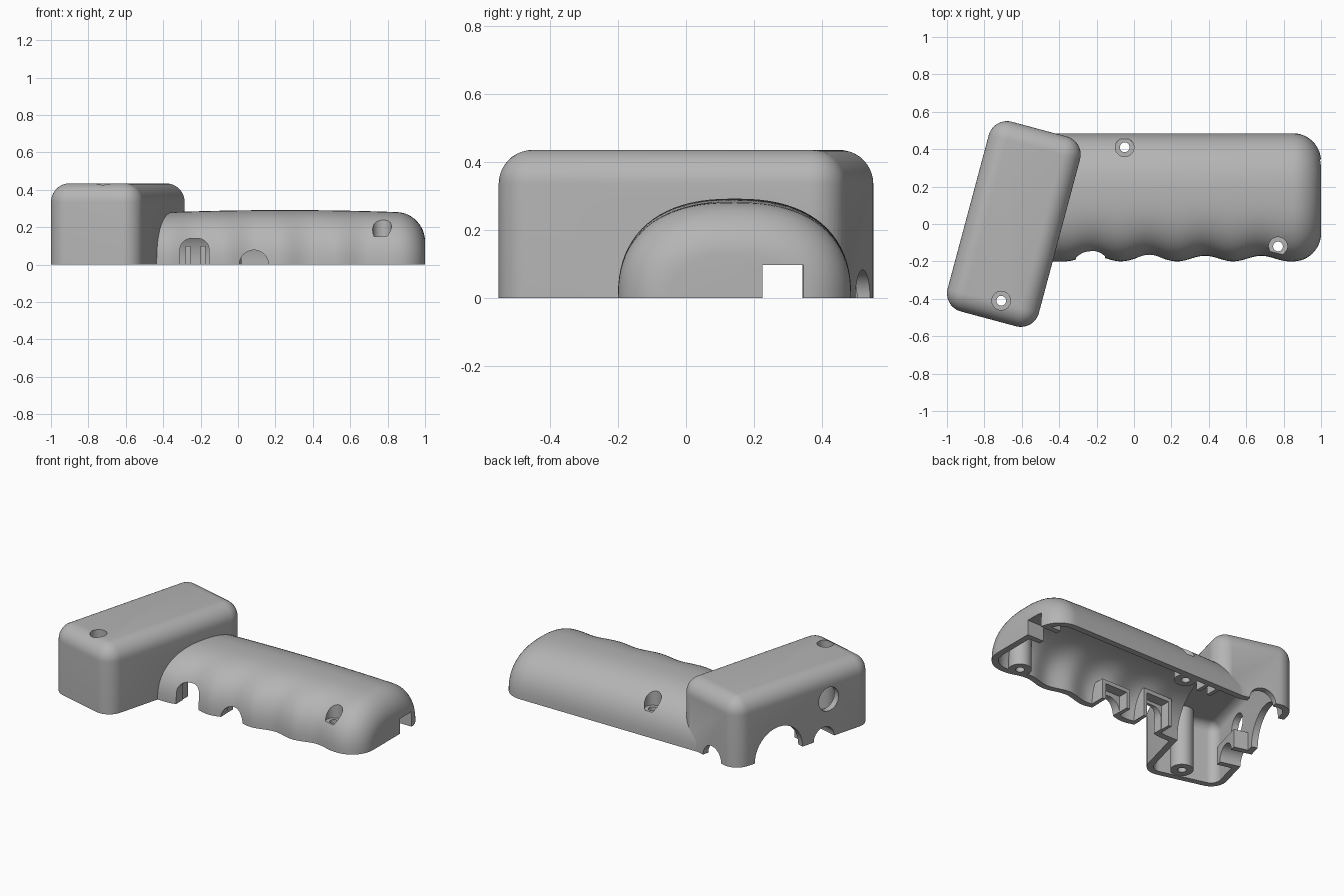
import bpy, bmesh, math
from mathutils import Matrix, Vector

if "Cube" in bpy.data.objects:
    bpy.data.objects.remove(bpy.data.objects["Cube"])

WALL = 0.04
LOW = -0.06          # everything starts below the floor and is trimmed flat at z = 0
HEAD = Matrix.Translation((-0.6425, 0, 0)) @ Matrix.Rotation(math.radians(-15), 4, 'Z')
WORLD = Matrix.Identity(4)

plastic = bpy.data.materials.new("grey plastic")
plastic.use_nodes = True
plastic.diffuse_color = (0.46, 0.46, 0.46, 1)
plastic.node_tree.nodes["Principled BSDF"].inputs["Base Color"].default_value = (0.46, 0.46, 0.46, 1)


def finish(bm, name, frame=WORLD):
    bmesh.ops.transform(bm, matrix=frame, verts=bm.verts)
    bmesh.ops.recalc_face_normals(bm, faces=bm.faces)
    mesh = bpy.data.meshes.new(name)
    bm.to_mesh(mesh)
    bm.free()
    mesh.materials.append(plastic)
    ob = bpy.data.objects.new(name, mesh)
    bpy.context.collection.objects.link(ob)
    return ob


def box(name, x, y, z, frame=WORLD, radius=0, along=None):
    """Box from ranges; rounds all edges off the floor, or only upper ones along an axis."""
    bm = bmesh.new()
    bmesh.ops.create_cube(bm, size=1)
    for v in bm.verts:
        v.co = Vector([r[0] if c < 0 else r[1] for c, r in zip(v.co, (x, y, z))])
    if radius:
        edges = []
        for e in bm.edges:
            a, b = e.verts
            raised = max(a.co.z, b.co.z) > z[0] + 0.001
            top = min(a.co.z, b.co.z) > z[0] + 0.001
            if (along is None and raised) or (along is not None and top
                                              and abs(a.co[along] - b.co[along]) > 0.001):
                edges.append(e)
        bmesh.ops.bevel(bm, geom=edges, offset=radius, segments=10, profile=0.5,
                        affect='EDGES', clamp_overlap=True)
    return finish(bm, name, frame)


def rod(name, start, end, radius, frame=WORLD):
    """Cylinder between two points."""
    a, b = Vector(start), Vector(end)
    bm = bmesh.new()
    turn = (b - a).to_track_quat('Z', 'Y').to_matrix().to_4x4()
    bmesh.ops.create_cone(bm, cap_ends=True, segments=40, radius1=radius, radius2=radius,
                          depth=(b - a).length, matrix=Matrix.Translation((a + b) / 2) @ turn)
    return finish(bm, name, frame)


def combine(target, other, operation):
    mod = target.modifiers.new("combine", 'BOOLEAN')
    mod.operation, mod.solver, mod.object = operation, 'EXACT', other
    bpy.context.view_layer.objects.active = target
    bpy.ops.object.modifier_apply(modifier=mod.name)
    bpy.data.objects.remove(other)


def groove(x):
    """Finger grooves along the front of the grip."""
    if not -0.37 < x < 0.83:
        return 0
    return 0.015 * (1 - math.cos(math.tau * (x - 0.23) / 0.3))


def grip(name, inset, start):
    """Arched grip lofted along x, with a rounded far end."""
    bend = 0.15 - inset
    stations = [(start + (0.85 - start) * i / 60, 0) for i in range(60)]
    for i in range(13):
        t = math.pi / 2 * i / 12
        stations.append((0.85 + bend * math.sin(t), bend * (1 - math.cos(t))))
    bm = bmesh.new()
    rings = []
    for x, shrink in stations:
        half = 0.3425 - inset - shrink
        high = 0.292 - 0.03 * (x - 0.25) ** 2 - inset - shrink
        pts = []
        for i in range(41):
            t = math.pi * i / 40
            c = math.cos(t)
            side = half - (groove(x) if c < 0 else 0)
            pts.append((0.1425 + side * math.copysign(abs(c) ** (2 / 2.4), c),
                        high * max(math.sin(t), 0) ** (2 / 2.4)))
        pts = [(pts[0][0], LOW)] + pts + [(pts[-1][0], LOW)]
        rings.append([bm.verts.new((x, y, z)) for y, z in pts])
    for r, s in zip(rings, rings[1:]):
        for i in range(len(r)):
            j = (i + 1) % len(r)
            bm.faces.new((r[i], r[j], s[j], s[i]))
    bm.faces.new(rings[0])
    bm.faces.new(rings[-1])
    return finish(bm, name)


# Outer body: tilted head block joined to the grip
shell = box("handle_shell", (-0.2525, 0.2525), (-0.525, 0.525), (LOW, 0.435), HEAD, 0.1)
combine(shell, grip("grip", 0, -0.5), 'UNION')

# Hollow inside
cavity = box("cavity", (-0.2125, 0.2125), (-0.485, 0.485), (LOW - 0.02, 0.395), HEAD, 0.06)
combine(cavity, grip("grip_cavity", WALL, -0.54), 'UNION')

# Solid features left standing in the cavity: screw posts, frames and ribs
screws = [(-0.05, 0.41), (0.77, -0.12), (-0.71, -0.41)]
standing = [rod("post", (x, y, -0.2), (x, y, 0.6), 0.068) for x, y in screws]
for x, top in ((-0.232, 0.185), (0.085, 0.13)):
    standing.append(box("switch_frame", (x - 0.105, x + 0.105), (-0.3, -0.06), (-0.2, top)))
standing.append(box("port_frame", (-0.3, -0.12), (-0.27, -0.04), (-0.2, 0.12), HEAD))
standing.append(box("end_frame", (0.88, 1.1), (0.19, 0.38), (-0.2, 0.13)))
for x in (-0.28, -0.2):
    standing.append(box("rib", (x, x + 0.025), (0.36, 0.6), (-0.2, 0.1)))
for part in standing:
    combine(cavity, part, 'DIFFERENCE')
combine(shell, cavity, 'DIFFERENCE')

# Screw holes with deep counterbores
cuts = []
for x, y in screws:
    cuts.append(rod("counterbore", (x, y, 0.15), (x, y, 0.6), 0.05))
    cuts.append(rod("screw_hole", (x, y, -0.2), (x, y, 0.3), 0.026))

# Front button openings and the pockets behind them
cuts.append(box("tall_opening", (-0.31, -0.155), (-0.4, 0), (-0.2, 0.14), radius=0.06, along=1))
cuts.append(rod("round_opening", (0.085, -0.4, 0), (0.085, 0, 0), 0.078))
cuts.append(box("tall_pocket", (-0.315, -0.15), (-0.125, 0), (-0.2, 0.16)))
cuts.append(box("round_pocket", (0.005, 0.165), (-0.125, 0), (-0.2, 0.105)))

# Cable slot in the grip end
cuts.append(box("end_slot", (0.8, 1.2), (0.225, 0.345), (-0.2, 0.097)))

# Round openings through the outer face and back end of the head
for b, z, r in ((0.19, 0, 0.183), (-0.155, 0, 0.078), (-0.192, 0.247, 0.076)):
    cuts.append(rod("side_opening", (-0.4, b, z), (-0.08, b, z), r, HEAD))
cuts.append(rod("back_opening", (-0.045, 0.4, 0), (-0.045, 0.7, 0), 0.083, HEAD))

# Flat parting plane
cuts.append(box("floor", (-2, 2), (-2, 2), (-1, 0)))
for part in cuts:
    combine(shell, part, 'DIFFERENCE')

# Smooth curved skin, crisp edges
bpy.ops.object.select_all(action='DESELECT')
shell.select_set(True)
bpy.context.view_layer.objects.active = shell
bpy.ops.object.shade_smooth_by_angle(angle=math.radians(28))
